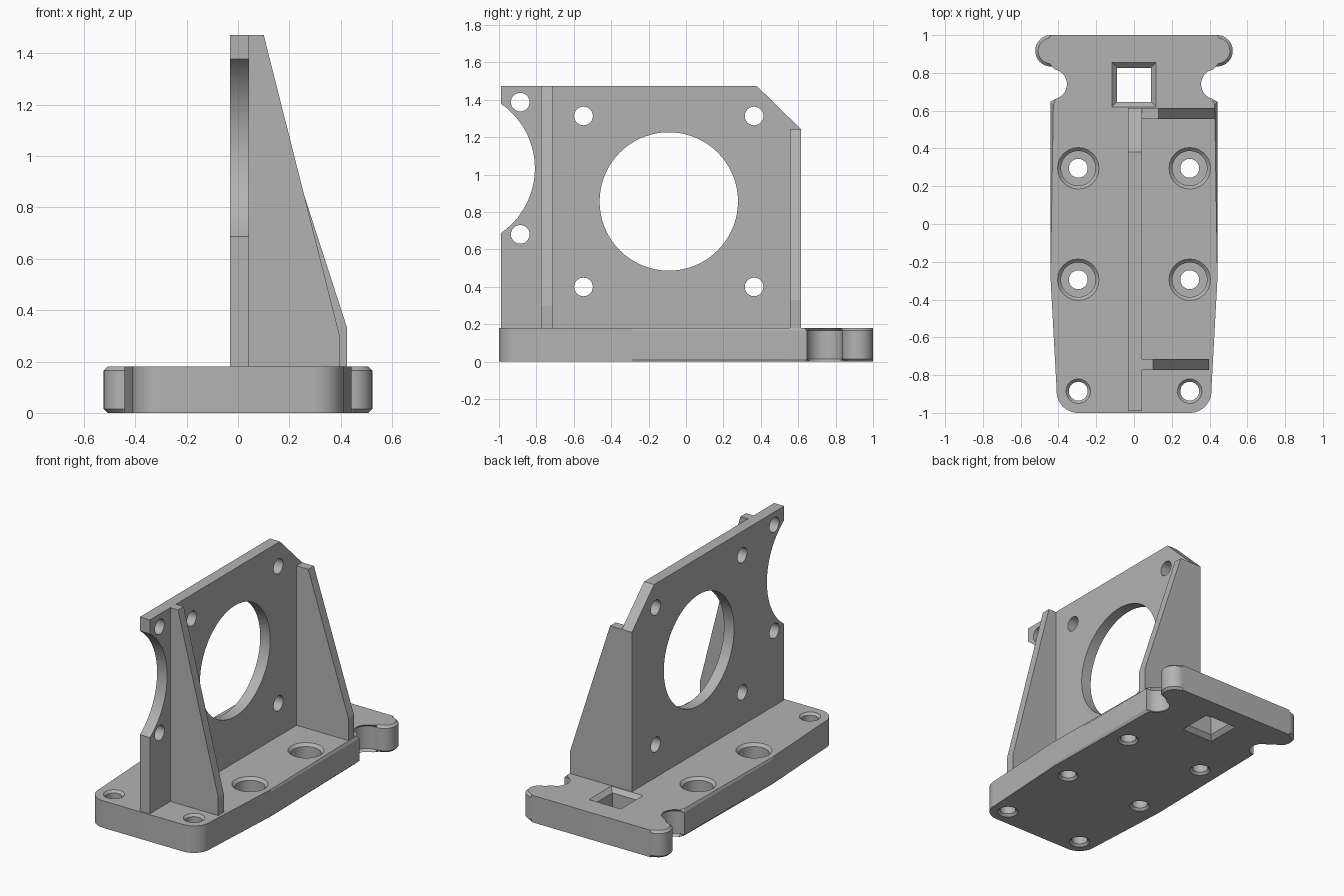
import bpy, bmesh
from math import sin, cos, pi, radians
from mathutils import Vector

old = bpy.data.objects.get("Cube")
if old:
    bpy.data.objects.remove(old, do_unlink=True)

grey = bpy.data.materials.new("plain grey")
grey.use_nodes = True
colour = (0.45, 0.45, 0.45, 1)
grey.diffuse_color = colour
grey.node_tree.nodes["Principled BSDF"].inputs["Base Color"].default_value = colour


def arc(cx, cy, r, start, end, steps=16):
    """Points along a circular arc, angles in degrees."""
    angles = [radians(start + (end - start) * i / steps) for i in range(steps + 1)]
    return [(cx + r * cos(a), cy + r * sin(a)) for a in angles]


def stack(bm, rings):
    """Closed skin through matching rings of points."""
    loops = [[bm.verts.new(p) for p in ring] for ring in rings]
    n = len(loops[0])
    for low, high in zip(loops, loops[1:]):
        for i in range(n):
            j = (i + 1) % n
            bm.faces.new((low[i], low[j], high[j], high[i]))
    return bm.faces.new(loops[0][::-1]), bm.faces.new(loops[-1])


def make(name, bm):
    bmesh.ops.recalc_face_normals(bm, faces=bm.faces)
    mesh = bpy.data.meshes.new(name)
    bm.to_mesh(mesh)
    bm.free()
    mesh.materials.append(grey)
    obj = bpy.data.objects.new(name, mesh)
    bpy.context.collection.objects.link(obj)
    return obj


def select(obj):
    bpy.ops.object.select_all(action='DESELECT')
    obj.select_set(True)
    bpy.context.view_layer.objects.active = obj


def cut(obj, bm):
    """Subtract a mesh of cutters from a part."""
    cutter = make("hole_cutter", bm)
    mod = obj.modifiers.new("holes", 'BOOLEAN')
    mod.operation, mod.solver, mod.object = 'DIFFERENCE', 'EXACT', cutter
    select(obj)
    bpy.ops.object.modifier_apply(modifier=mod.name)
    bpy.data.objects.remove(cutter, do_unlink=True)


def smooth(obj):
    select(obj)
    bpy.ops.object.shade_smooth_by_angle(angle=radians(25))


# Base: tapered sole with rounded front, side notches and a wide rounded head
TOP = 0.18
half = arc(0.295, -0.885, 0.115, -90, 4)
half += [(0.442, -0.285), (0.442, 0.647)]
half += arc(0.435, 0.74, 0.095, 255, 90)
half += arc(0.44, 0.917, 0.083, -85, 90)
outline = half + [(-x, y) for x, y in reversed(half)]
bm = bmesh.new()
caps = stack(bm, [[(x, y, z) for x, y in outline] for z in (0, TOP)])
rim = list({e for f in caps for e in f.edges})
bmesh.ops.bevel(bm, geom=rim, offset=0.015, segments=1, affect='EDGES')
base = make("base", bm)

# Screw holes in the base, the four rear ones counterbored, all chamfered
bm = bmesh.new()
through = [(-0.01, 0.075), (0.015, 0.05)]
plain = through + [(TOP - 0.015, 0.05), (TOP + 0.01, 0.075)]
bored = through + [(0.08, 0.05), (0.08, 0.092), (TOP - 0.018, 0.092), (TOP + 0.01, 0.12)]
for y, profile in ((-0.885, plain), (-0.295, bored), (0.295, bored)):
    for x in (-0.295, 0.295):
        stack(bm, [[(px, py, z) for px, py in arc(x, y, r, 0, 345, 23)]
                   for z, r in profile])
# Square hole with a chamfered mouth on both faces
square = [(-0.01, 0.127), (0.027, 0.09), (TOP - 0.027, 0.09), (TOP + 0.01, 0.127)]
stack(bm, [[(sx * h, 0.737 + sy * h, z) for sx, sy in ((-1, -1), (1, -1), (1, 1), (-1, 1))]
           for z, h in square])
cut(base, bm)
smooth(base)

# Upright plate with a clipped rear corner and a scooped front edge
FOOT, BACK = TOP - 0.012, 0.614
side = [(-0.99, FOOT), (BACK, FOOT), (BACK, 1.243), (0.38, 1.472), (-0.99, 1.472)]
side += arc(-1.228, 1.033, 0.42, 55.3, -55.3, 28)
bm = bmesh.new()
stack(bm, [[(x, y, z) for y, z in side] for x in (-0.031, 0.043)])
plate = make("upright_plate", bm)

# Large round opening and mounting holes through the plate
bm = bmesh.new()
holes = [(-0.092, 0.856, 0.37, 71), (-0.886, 1.387, 0.05, 23), (-0.886, 0.68, 0.05, 23)]
holes += [(-0.092 + sy * 0.456, 0.856 + sz * 0.457, 0.05, 23)
          for sy in (-1, 1) for sz in (-1, 1)]
for y, z, r, steps in holes:
    ring = arc(y, z, r, 0, 360 * steps / (steps + 1), steps)
    stack(bm, [[(x, py, pz) for py, pz in ring] for x in (-0.1, 0.1)])
cut(plate, bm)
smooth(plate)


# Tapered support ribs on the left face of the plate
def rib(name, y, top_x, top_z, foot_x, foot_z):
    shape = [(0.043, FOOT), (foot_x, FOOT), (foot_x, foot_z), (top_x, top_z), (0.043, top_z)]
    bm = bmesh.new()
    stack(bm, [[(x, yy, z) for x, z in shape] for yy in (y, y + 0.059)])
    make(name, bm)


rib("front_rib", -0.774, 0.1, 1.472, 0.396, 0.3)
rib("rear_rib", BACK - 0.059, 0.13, 1.243, 0.425, 0.33)
